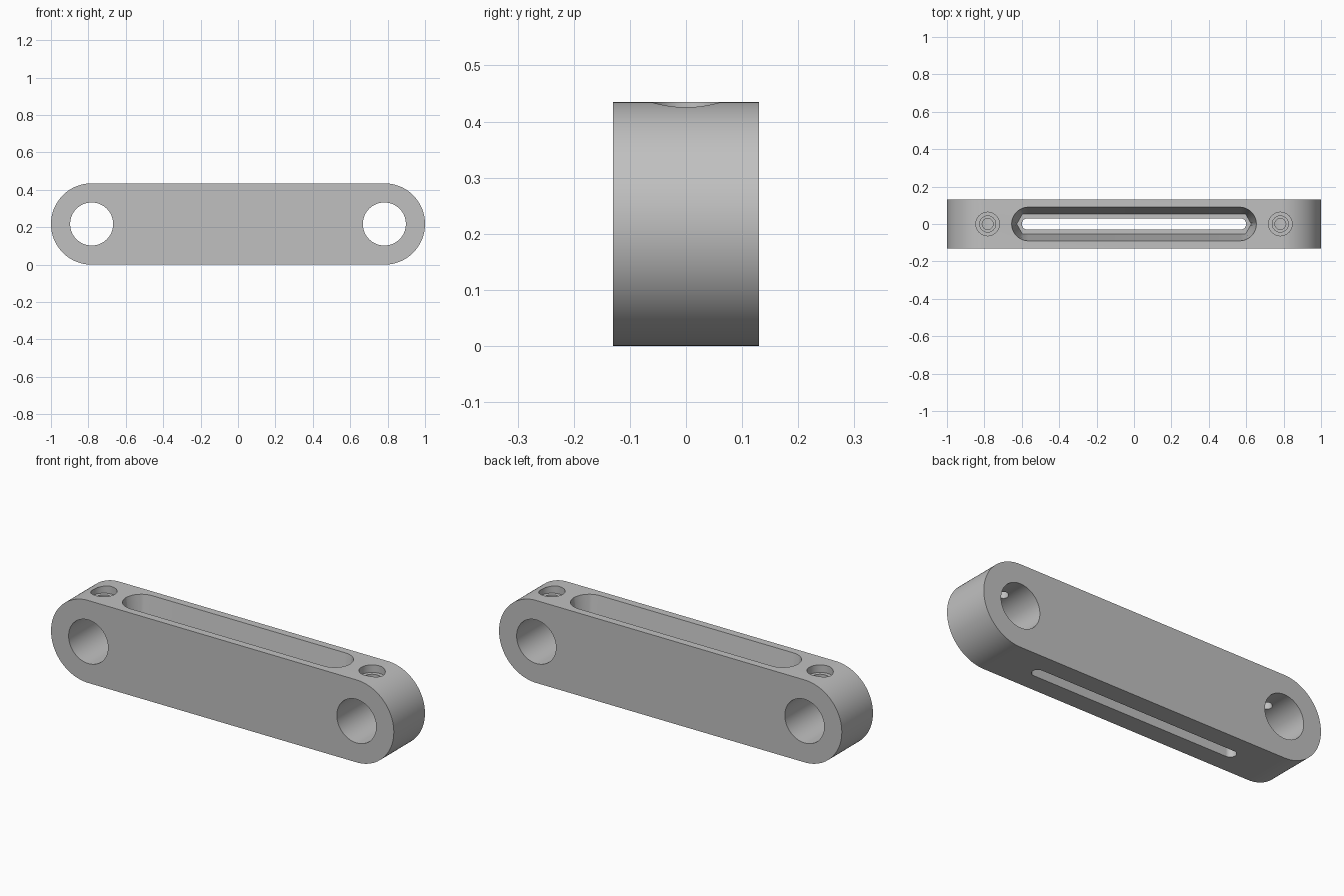
import bpy, bmesh, math

old = bpy.data.objects.get("Cube")
if old:
    bpy.data.objects.remove(old, do_unlink=True)

HEIGHT, DEPTH = 0.435, 0.26
R = HEIGHT / 2
PIN_X = 1 - R
STEPS = 96

grey = bpy.data.materials.new("light grey")
grey.use_nodes = True
colour = (0.53, 0.53, 0.53, 1)
grey.diffuse_color = colour
grey.node_tree.nodes["Principled BSDF"].inputs["Base Color"].default_value = colour


def ring(half_length, radius, hexagonal=False):
    """Outline of a long slot, with round or hexagonal ends."""
    points = []
    for i in range(STEPS):
        a = math.tau * (i + 0.5) / STEPS
        r = radius
        if hexagonal:
            r /= math.cos(a % (math.pi / 3) - math.pi / 6)
        side = half_length if math.cos(a) > 0 else -half_length
        points.append((side + r * math.cos(a), r * math.sin(a)))
    return points


def loft(name, levels, place):
    """Skin a stack of (level, outline) pairs and cap both ends."""
    bm = bmesh.new()
    rows = [[bm.verts.new(place(x, y, h)) for x, y in outline] for h, outline in levels]
    for low, high in zip(rows, rows[1:]):
        for i in range(STEPS):
            j = (i + 1) % STEPS
            bm.faces.new((low[i], low[j], high[j], high[i]))
    bm.faces.new(rows[0])
    bm.faces.new(rows[-1])
    bmesh.ops.recalc_face_normals(bm, faces=bm.faces)
    mesh = bpy.data.meshes.new(name)
    bm.to_mesh(mesh)
    bm.free()
    mesh.materials.append(grey)
    obj = bpy.data.objects.new(name, mesh)
    bpy.context.scene.collection.objects.link(obj)
    return obj


def upright(x, y, h):
    return (x, y, h)


def crosswise(x, y, h):
    return (x, h, y + R)


# Round-ended bar
body = loft("link_bar", [(-DEPTH / 2, ring(PIN_X, R)), (DEPTH / 2, ring(PIN_X, R))], crosswise)

# Tapered top pocket with hexagonal ends, opening into a narrow through slot
mouth, seat, slot = ring(0.564, 0.09), ring(0.566, 0.053, True), ring(0.57, 0.03)
cutters = [loft("slot_cutter",
                [(-0.1, slot), (0.2, slot), (0.2, seat), (HEIGHT, mouth), (0.5, mouth)], upright)]

# Pin holes and stepped screw holes at both ends
for side in (-1, 1):
    def across(x, y, h, s=side):
        return (x + s * PIN_X, h, y + R)

    def down(x, y, h, s=side):
        return (x + s * PIN_X, y, h)

    pin = ring(0, 0.115)
    cutters.append(loft("pin_hole_cutter", [(-0.2, pin), (0.2, pin)], across))
    bore, step, thread = ring(0, 0.063), ring(0, 0.043), ring(0, 0.029)
    cutters.append(loft("screw_hole_cutter",
                        [(0.25, thread), (0.37, thread), (0.37, step),
                         (0.395, step), (0.395, bore), (0.5, bore)], down))

for cutter in cutters:
    cutter.hide_render = True
    cutter.hide_viewport = True
    cut = body.modifiers.new(cutter.name, 'BOOLEAN')
    cut.operation = 'DIFFERENCE'
    cut.solver = 'EXACT'
    cut.object = cutter

# Bake the cuts and remove the helpers
bpy.context.view_layer.update()
graph = bpy.context.evaluated_depsgraph_get()
result = bpy.data.meshes.new_from_object(body.evaluated_get(graph))
body.modifiers.clear()
body.data = result
for cutter in cutters:
    bpy.data.objects.remove(cutter, do_unlink=True)

bpy.ops.object.select_all(action='DESELECT')
body.select_set(True)
bpy.context.view_layer.objects.active = body
bpy.ops.object.shade_smooth_by_angle(angle=math.radians(25))
